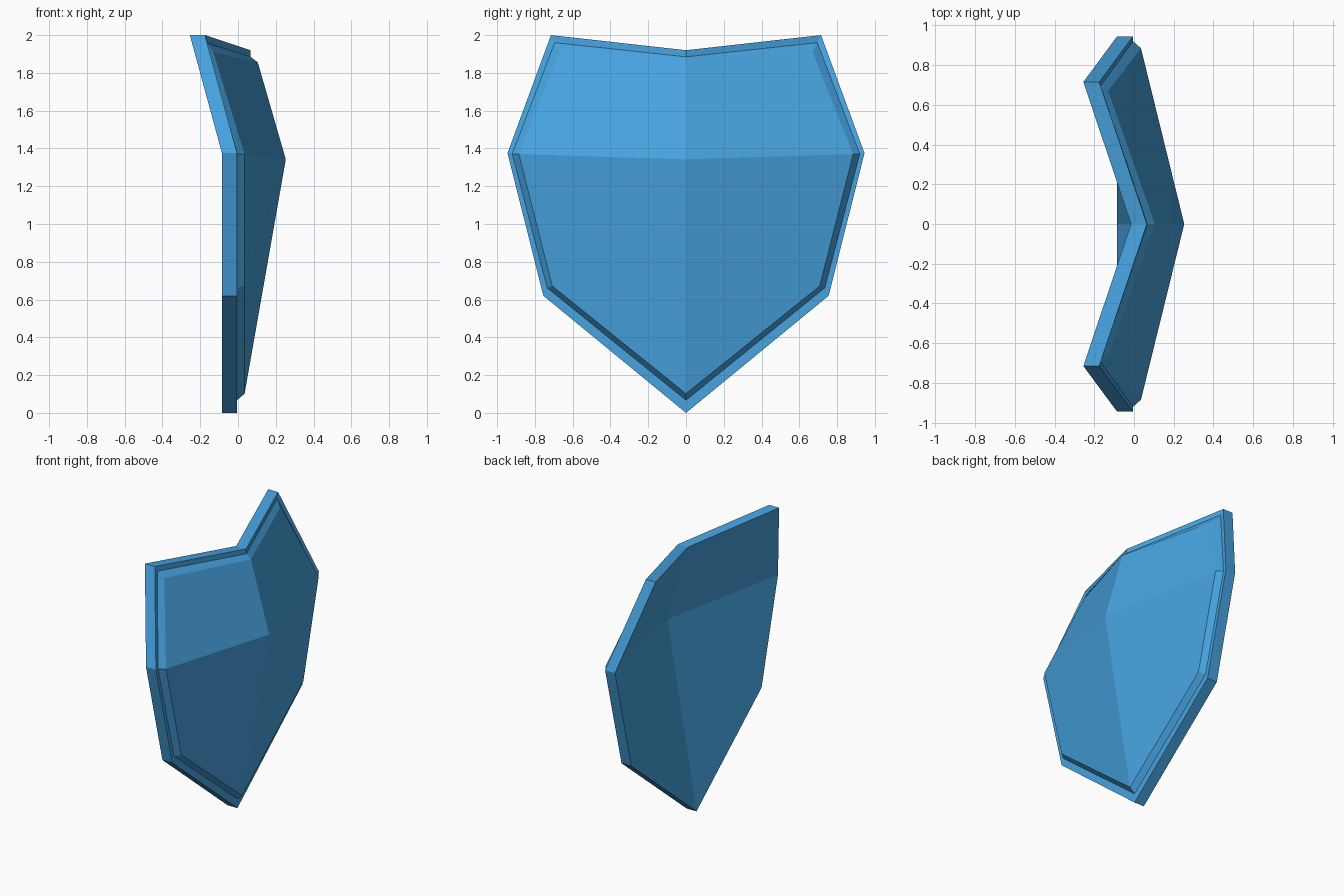
import bpy
import bmesh

cube = bpy.data.objects.get("Cube")
if cube:
    bpy.data.objects.remove(cube)

blue = bpy.data.materials.new("shield blue")
blue.use_nodes = True
colour = (0.063, 0.366, 0.745, 1)
blue.diffuse_color = colour
blue.node_tree.nodes["Principled BSDF"].inputs["Base Color"].default_value = colour

# Half outlines, top centre round to bottom tip: (x, y, z)
back_edge = [(-0.015, 0, 1.92), (-0.255, 0.715, 2), (-0.085, 0.945, 1.375),
             (-0.085, 0.755, 0.62), (-0.085, 0, 0)]
front_edge = [(x + 0.08, y, z) for x, y, z in back_edge]
rim_inner = [(0.067, 0, 1.885), (-0.168, 0.695, 1.96), (-0.005, 0.92, 1.372),
             (-0.005, 0.735, 0.662), (-0.005, 0, 0.067)]
panel_edge = [(0.105, 0, 1.855), (-0.13, 0.67, 1.91), (0.035, 0.885, 1.37),
              (0.035, 0.708, 0.672), (0.035, 0, 0.102)]

bm = bmesh.new()


def ring(half):
    """Full closed ring from a half outline mirrored across y."""
    mirrored = [(x, -y, z) for x, y, z in half[-2:0:-1]]
    return [bm.verts.new(p) for p in half + mirrored]


def bridge(a, b):
    for i in range(len(a)):
        j = (i + 1) % len(a)
        bm.faces.new((a[i], a[j], b[j], b[i]))


def peak(edge, point):
    """Four flat facets meeting at one point."""
    centre = bm.verts.new(point)
    n = len(edge)
    for i in range(0, n, 2):
        bm.faces.new((centre, edge[i], edge[i + 1], edge[(i + 2) % n]))


# Rim wall, rim front, stepped edge of the panel
rings = [ring(h) for h in (back_edge, front_edge, rim_inner, panel_edge)]
for a, b in zip(rings, rings[1:]):
    bridge(a, b)

# Raised front facets and hollow back facets
peak(rings[-1], (0.253, 0, 1.342))
peak(rings[0], (0.15, 0, 1.345))

bmesh.ops.recalc_face_normals(bm, faces=bm.faces)
mesh = bpy.data.meshes.new("shield")
bm.to_mesh(mesh)
bm.free()
mesh.materials.append(blue)
shield = bpy.data.objects.new("shield", mesh)
bpy.context.collection.objects.link(shield)
